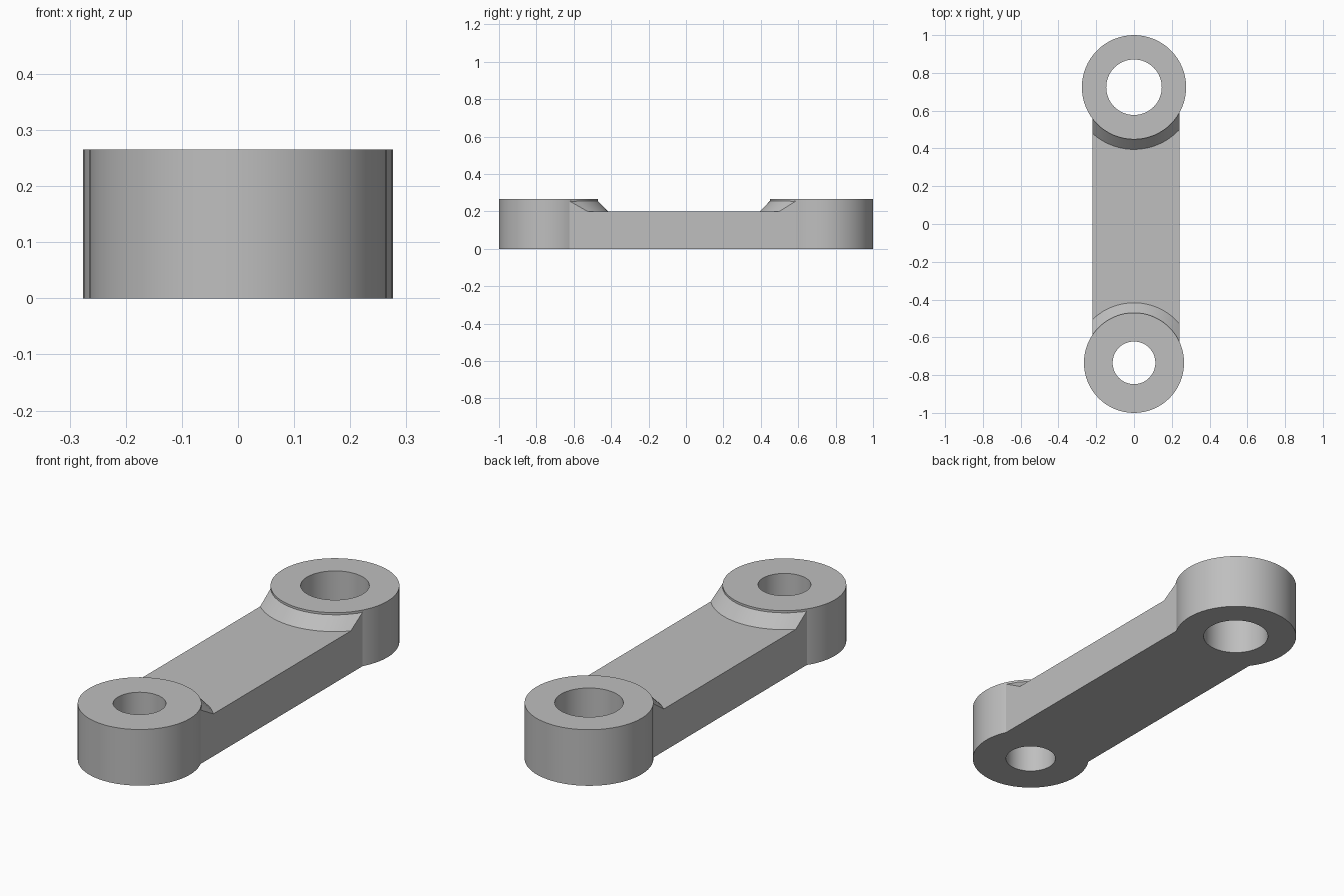
import bpy, bmesh, math

default = bpy.data.objects.get("Cube")
if default:
    bpy.data.objects.remove(default, do_unlink=True)

EYE_TOP, FILLET_TOP, ARM_TOP = 0.265, 0.255, 0.2
FILLET = 0.053
ARM_LEFT, ARM_RIGHT = 0.24, -0.22
FRONT = dict(y=-0.735, radius=0.265, bore=0.113)
BACK = dict(y=0.724, radius=0.276, bore=0.147)

steel = bpy.data.materials.new("plain_grey")
steel.use_nodes = True
grey = (0.52, 0.52, 0.52, 1)
steel.diffuse_color = grey
steel.node_tree.nodes["Principled BSDF"].inputs["Base Color"].default_value = grey


def finish(name, bm):
    bmesh.ops.recalc_face_normals(bm, faces=bm.faces[:])
    mesh = bpy.data.meshes.new(name)
    bm.to_mesh(mesh)
    bm.free()
    mesh.materials.append(steel)
    obj = bpy.data.objects.new(name, mesh)
    bpy.context.collection.objects.link(obj)
    bpy.ops.object.select_all(action='DESELECT')
    obj.select_set(True)
    bpy.context.view_layer.objects.active = obj
    bpy.ops.object.shade_smooth_by_angle(angle=math.radians(30))
    return obj


def bridge(bm, a, b):
    for i in range(len(a)):
        j = (i + 1) % len(a)
        bm.faces.new((a[i], a[j], b[j], b[i]))


# Bored eye: rectangular section swept around the bore axis
def eye(name, end, sides=64):
    bm = bmesh.new()
    section = [(end["bore"], 0), (end["radius"], 0),
               (end["radius"], EYE_TOP), (end["bore"], EYE_TOP)]
    rings = []
    for k in range(sides):
        a = math.tau * k / sides
        rings.append([bm.verts.new((r * math.cos(a), end["y"] + r * math.sin(a), z))
                      for r, z in section])
    for k in range(sides):
        bridge(bm, rings[k], rings[(k + 1) % sides])
    return finish(name, bm)


# Arm with sloped fillets: lengthwise section lofted across the width
def arm(columns=16):
    def arc(end, offset, x):
        reach = math.sqrt((end["radius"] + offset) ** 2 - x * x)
        return end["y"] - math.copysign(reach, end["y"])

    bm = bmesh.new()
    loops = []
    for k in range(columns + 1):
        x = ARM_RIGHT + (ARM_LEFT - ARM_RIGHT) * k / columns
        half = [(-0.01, 0), (-0.01, FILLET_TOP), (0, FILLET_TOP), (FILLET, ARM_TOP)]
        section = [(arc(FRONT, o, x), z) for o, z in half]
        section += [(arc(BACK, o, x), z) for o, z in reversed(half)]
        loops.append([bm.verts.new((x, y, z)) for y, z in section])
    for a, b in zip(loops, loops[1:]):
        bridge(bm, a, b)
    bm.faces.new(loops[0])
    bm.faces.new(loops[-1])
    return finish("link_arm", bm)


eye("front_eye", FRONT)
eye("back_eye", BACK)
arm()
